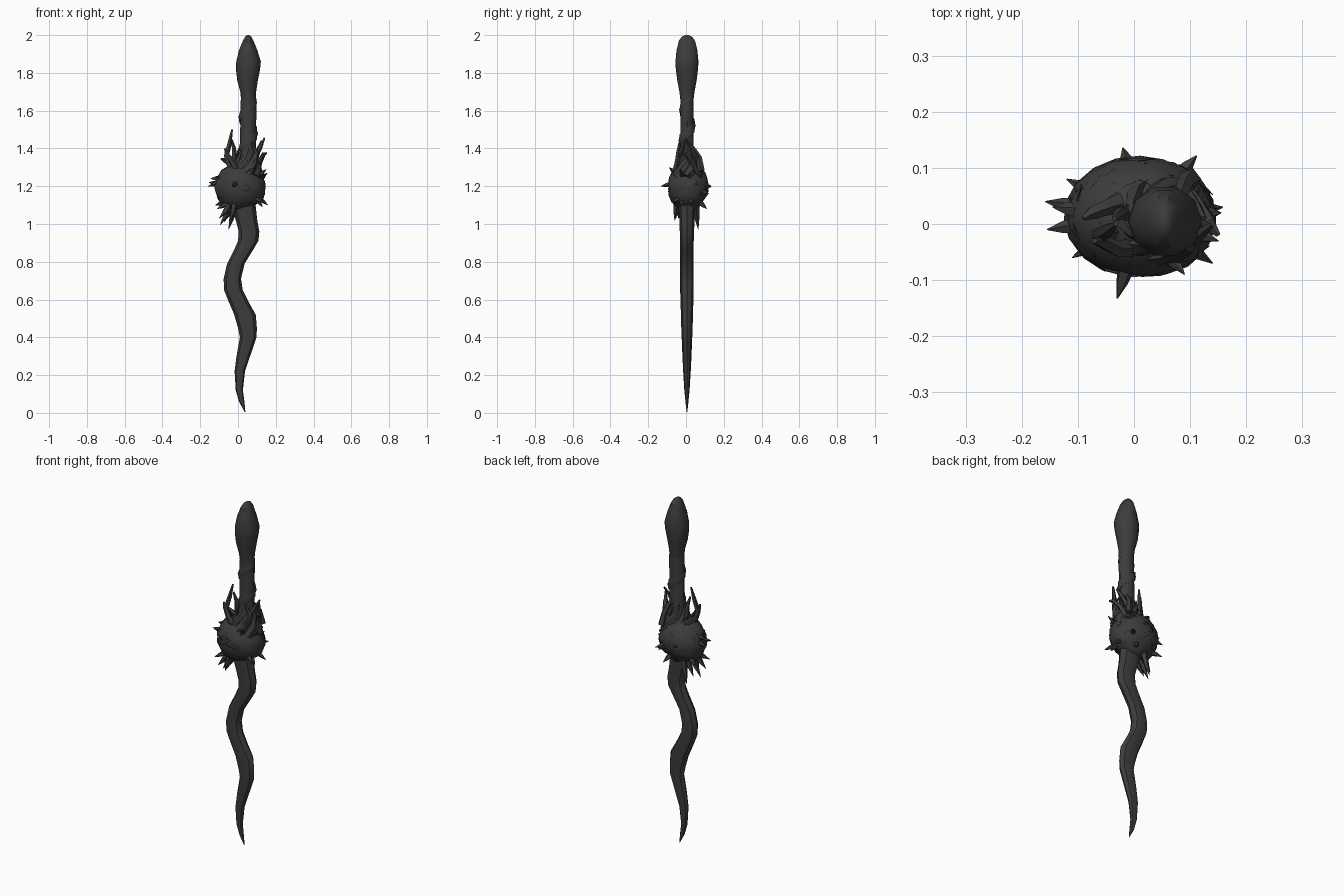
import bpy, bmesh, math, random
from mathutils import Vector, noise

random.seed(4)
dark = bpy.data.materials.new("dark_wood")
dark.diffuse_color = (0.045, 0.045, 0.045, 1)


def finish(bm, name, angle=40):
    bmesh.ops.recalc_face_normals(bm, faces=bm.faces)
    me = bpy.data.meshes.new(name)
    bm.to_mesh(me)
    bm.free()
    ob = bpy.data.objects.new(name, me)
    bpy.context.collection.objects.link(ob)
    me.materials.append(dark)
    bpy.ops.object.select_all(action='DESELECT')
    ob.select_set(True)
    bpy.context.view_layer.objects.active = ob
    bpy.ops.object.shade_smooth_by_angle(angle=math.radians(angle))
    return ob


def skin(bm, rings):
    loops = [[bm.verts.new(p) for p in r] for r in rings]
    n = len(loops[0])
    for a, b in zip(loops, loops[1:]):
        for i in range(n):
            bm.faces.new((a[i], a[(i + 1) % n], b[(i + 1) % n], b[i]))
    bm.faces.new(loops[0][::-1])
    bm.faces.new(loops[-1])


def loft(name, sections, n):
    """Stack of horizontal ellipses: z, left x, right x, half depth."""
    bm = bmesh.new()
    rings = []
    for z, l, r, d in sections:
        rings.append([((l + r) / 2 + (r - l) / 2 * math.cos(t), 0.005 + d * math.sin(t), z)
                      for t in (2 * math.pi * i / n for i in range(n))])
    skin(bm, rings)
    return finish(bm, name)


def sweep(bm, pts, radii, out=None, flat=1.0, n=5):
    """Tapered tube; 'out' gives the thin direction at each point."""
    pts = [Vector(p) for p in pts]
    rings = []
    for i, p in enumerate(pts):
        t = (pts[min(i + 1, len(pts) - 1)] - pts[max(i - 1, 0)]).normalized()
        o = Vector(out[i]) if out else Vector((0.3, 1, 0.1))
        u = (o - t * o.dot(t)).normalized()
        v = t.cross(u)
        rings.append([p + (u * math.cos(a) * flat + v * math.sin(a)) * radii[i]
                      for a in (2 * math.pi * k / n for k in range(n))])
    skin(bm, rings)


# Wavy blade
loft("blade", [
    (0.005, 0.035, 0.039, 0.002), (0.06, 0.005, 0.034, 0.008), (0.12, -0.012, 0.026, 0.014),
    (0.22, -0.018, 0.037, 0.02), (0.30, -0.008, 0.064, 0.024), (0.40, 0.01, 0.098, 0.028),
    (0.45, 0.0, 0.10, 0.03), (0.52, -0.02, 0.094, 0.032), (0.59, -0.05, 0.055, 0.034),
    (0.65, -0.074, 0.025, 0.036), (0.71, -0.076, 0.016, 0.036), (0.79, -0.058, 0.035, 0.036),
    (0.86, -0.022, 0.078, 0.036), (0.91, 0.0, 0.108, 0.036), (0.96, 0.004, 0.113, 0.038),
    (1.02, -0.012, 0.102, 0.04), (1.10, -0.035, 0.093, 0.045), (1.18, -0.03, 0.09, 0.045)], 8)

# Grip and bulb pommel
loft("grip", [
    (1.15, -0.02, 0.10, 0.045), (1.33, 0.0, 0.095, 0.042), (1.42, 0.011, 0.094, 0.036),
    (1.52, 0.012, 0.096, 0.035), (1.62, 0.012, 0.098, 0.036), (1.70, 0.018, 0.095, 0.038)], 10)
loft("pommel", [
    (1.66, 0.016, 0.094, 0.037), (1.70, 0.012, 0.096, 0.042), (1.76, -0.004, 0.105, 0.054),
    (1.82, -0.011, 0.117, 0.062), (1.86, -0.009, 0.121, 0.064), (1.92, 0.005, 0.102, 0.058),
    (1.97, 0.026, 0.082, 0.045), (1.992, 0.038, 0.07, 0.028), (2.0, 0.048, 0.06, 0.01)], 10)

# Vine spiralling up the grip
bm = bmesh.new()
pts, outs, rad = [], [], []
for i in range(29):
    f = i / 28
    a = 0.6 + f * 4.2 * math.pi
    o = Vector((math.cos(a), math.sin(a), 0))
    pts.append((0.054 + 0.042 * o.x, 0.005 + 0.035 * o.y, 1.33 + 0.35 * f))
    outs.append(o)
    rad.append(0.006 + 0.02 * math.sin(math.pi * min(1, 0.05 + f * 0.95)))
sweep(bm, pts, rad, outs, 0.42)
finish(bm, "grip_vine")

# Lumpy knot at the guard
C, R = Vector((0.012, 0.012, 1.195)), Vector((0.132, 0.104, 0.130))


def on_knot(d, k=1.0):
    return C + Vector((d.x * R.x, d.y * R.y, d.z * R.z)) * k


bm = bmesh.new()
bmesh.ops.create_icosphere(bm, subdivisions=3, radius=1)
for v in bm.verts:
    d = v.co.normalized()
    v.co = on_knot(d, 0.97 + 0.10 * noise.noise(d * 2.6))
finish(bm, "knot_core", 30)

# Flat vines bound around the knot at tilted angles
bm = bmesh.new()
for k in range(9):
    axis = Vector((random.uniform(-0.7, 0.7), random.uniform(-0.6, 0.6), 1)).normalized()
    u = axis.orthogonal().normalized()
    w = axis.cross(u)
    off = random.uniform(-0.55, 0.55)
    start = random.uniform(0, 6.28)
    pts, outs, rad = [], [], []
    for i in range(17):
        f = i / 16
        a = start + f * 5.4
        s = off + 0.25 * (f - 0.5)
        d = (u * math.cos(a) + w * math.sin(a)) * math.sqrt(1 - s * s) + axis * s
        lift = 0.97 + 0.08 * max(0, abs(f - 0.5) - 0.4) * 10
        pts.append(on_knot(d, lift))
        outs.append(d)
        rad.append(0.003 + 0.026 * math.sin(math.pi * f) ** 0.6 if 0 < i < 16 else 0.002)
    sweep(bm, pts, rad, outs, 0.35)
finish(bm, "knot_vines", 30)

# Thorns around the knot: tips at the silhouette
bm = bmesh.new()
tips = [(-0.158, 0.04, 1.20), (-0.155, -0.01, 1.22), (-0.145, 0.03, 1.24), (-0.03, -0.133, 1.20),
        (-0.02, 0.136, 1.20), (0.112, 0.122, 1.16), (0.158, 0.03, 1.10), (0.14, -0.07, 1.11),
        (0.155, 0.02, 1.27), (0.15, -0.03, 1.29), (0.13, -0.03, 1.09), (-0.12, 0.08, 1.10),
        (-0.11, -0.06, 1.08), (0.09, -0.09, 1.30), (0.07, 0.11, 1.08)]
for t in tips:
    t = Vector(t)
    d = t - C
    d = Vector((d.x / R.x, d.y / R.y, d.z / R.z)).normalized()
    base = on_knot(d, 0.88) + Vector((0, 0, random.uniform(-0.02, 0.02)))
    sweep(bm, [base, (base + t) / 2, t], [0.016, 0.011, 0.001])
# Thorns hanging below
for x, y, z in [(-0.095, 0.0, 0.995), (-0.075, 0.04, 1.01), (-0.05, 0.065, 0.97),
                (-0.10, -0.04, 1.03), (-0.04, -0.06, 1.02)]:
    base = Vector((x * 0.3, y * 0.75, 1.13))
    mid = base.lerp(Vector((x, y, z)), 0.55) + Vector((0, 0, -0.01))
    sweep(bm, [base, mid, (x, y, z)], [0.022, 0.014, 0.001])
finish(bm, "thorns")

# Twigs curling up beside the grip
bm = bmesh.new()
twigs = [[(-0.03, -0.01, 1.27), (-0.062, -0.02, 1.36), (-0.045, -0.01, 1.43), (-0.032, 0.0, 1.50)],
         [(0.02, 0.02, 1.27), (-0.02, 0.02, 1.35), (-0.022, 0.02, 1.40), (-0.035, 0.01, 1.45)],
         [(0.0, -0.04, 1.28), (-0.03, -0.045, 1.33), (-0.06, -0.03, 1.37), (-0.07, -0.03, 1.40)],
         [(-0.02, 0.04, 1.29), (-0.05, 0.03, 1.32), (-0.075, 0.02, 1.34), (-0.09, 0.01, 1.345)],
         [(0.04, -0.05, 1.27), (0.08, -0.045, 1.34), (0.115, -0.02, 1.40), (0.14, 0.0, 1.455)],
         [(0.05, 0.06, 1.27), (0.095, 0.05, 1.35), (0.11, 0.03, 1.40), (0.125, 0.01, 1.44)],
         [(0.06, -0.06, 1.26), (0.09, -0.045, 1.33), (0.10, -0.04, 1.38), (0.07, -0.035, 1.43)],
         [(0.09, 0.06, 1.25), (0.115, 0.03, 1.33), (0.135, 0.0, 1.37), (0.15, -0.02, 1.375)],
         [(0.10, 0.08, 1.28), (0.09, 0.07, 1.35), (0.08, 0.045, 1.39), (0.07, 0.02, 1.43)]]
for t in twigs:
    sweep(bm, t, [0.02, 0.015, 0.012, 0.005])
finish(bm, "twigs")

# Collar of roots where the grip enters the knot
bm = bmesh.new()
for i in range(7):
    a = 2 * math.pi * i / 7
    path, outs = [], []
    for r, z, s in [(1.9, 1.25, 0), (1.55, 1.30, 0.5), (1.15, 1.345, 1.0), (0.95, 1.40, 1.4)]:
        o = Vector((math.cos(a + s), math.sin(a + s), 0))
        path.append((0.045 + 0.045 * r * o.x, 0.008 + 0.04 * r * o.y, z))
        outs.append(o)
    sweep(bm, path, [0.028, 0.024, 0.018, 0.004], outs, 0.6)
finish(bm, "root_collar")
